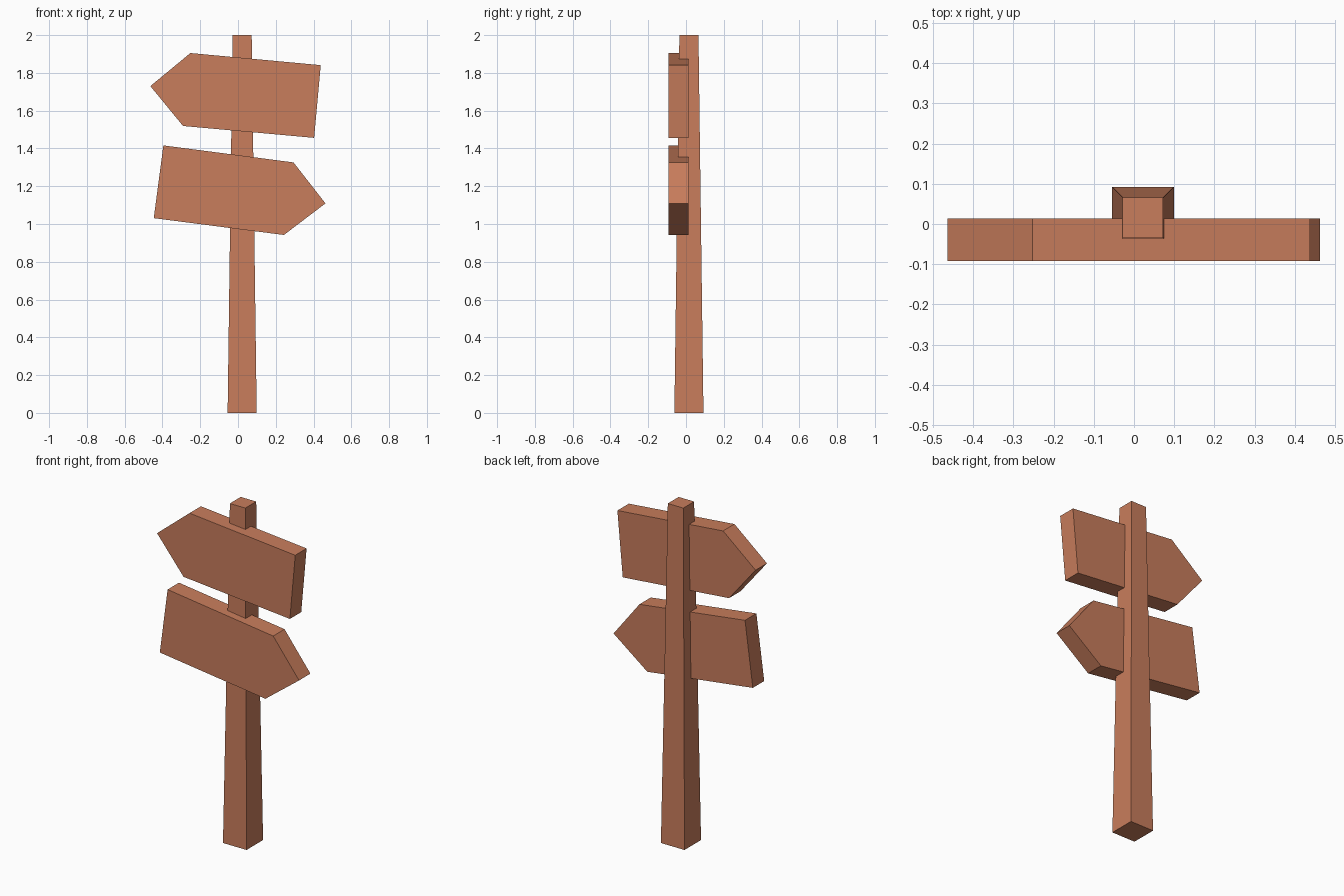
import bpy, bmesh

if "Cube" in bpy.data.objects:
    bpy.data.objects.remove(bpy.data.objects["Cube"])

# Single wood colour
wood = bpy.data.materials.new("wood")
wood.diffuse_color = (0.58, 0.205, 0.107, 1)
wood.use_nodes = True
wood.node_tree.nodes["Principled BSDF"].inputs["Base Color"].default_value = wood.diffuse_color


def loft(name, ring_a, ring_b):
    """Closed solid between two matching rings of points."""
    bm = bmesh.new()
    a = [bm.verts.new(p) for p in ring_a]
    b = [bm.verts.new(p) for p in ring_b]
    bm.faces.new(a)
    bm.faces.new(b)
    for i in range(len(a)):
        j = (i + 1) % len(a)
        bm.faces.new((a[i], a[j], b[j], b[i]))
    bmesh.ops.recalc_face_normals(bm, faces=bm.faces)
    mesh = bpy.data.meshes.new(name)
    bm.to_mesh(mesh)
    bm.free()
    mesh.materials.append(wood)
    obj = bpy.data.objects.new(name, mesh)
    bpy.context.collection.objects.link(obj)


def square(cx, cy, half, z):
    return [(cx + sx * half, cy + sy * half, z)
            for sx, sy in ((-1, -1), (1, -1), (1, 1), (-1, 1))]


def sign(name, outline, front=-0.092, back=0.014):
    loft(name, [(x, front, z) for x, z in outline],
         [(x, back, z) for x, z in outline])


# Tapered square post
loft("post", square(0.022, 0.0155, 0.077, 0), square(0.022, 0.0155, 0.0505, 2))

# Tilted arrow boards
sign("upper_arrow_board", [(-0.464, 1.73), (-0.252, 1.905), (0.438, 1.841),
                           (0.403, 1.456), (-0.291, 1.519)])
sign("lower_arrow_board", [(0.463, 1.109), (0.294, 1.326), (-0.395, 1.416),
                           (-0.446, 1.031), (0.243, 0.942)])
